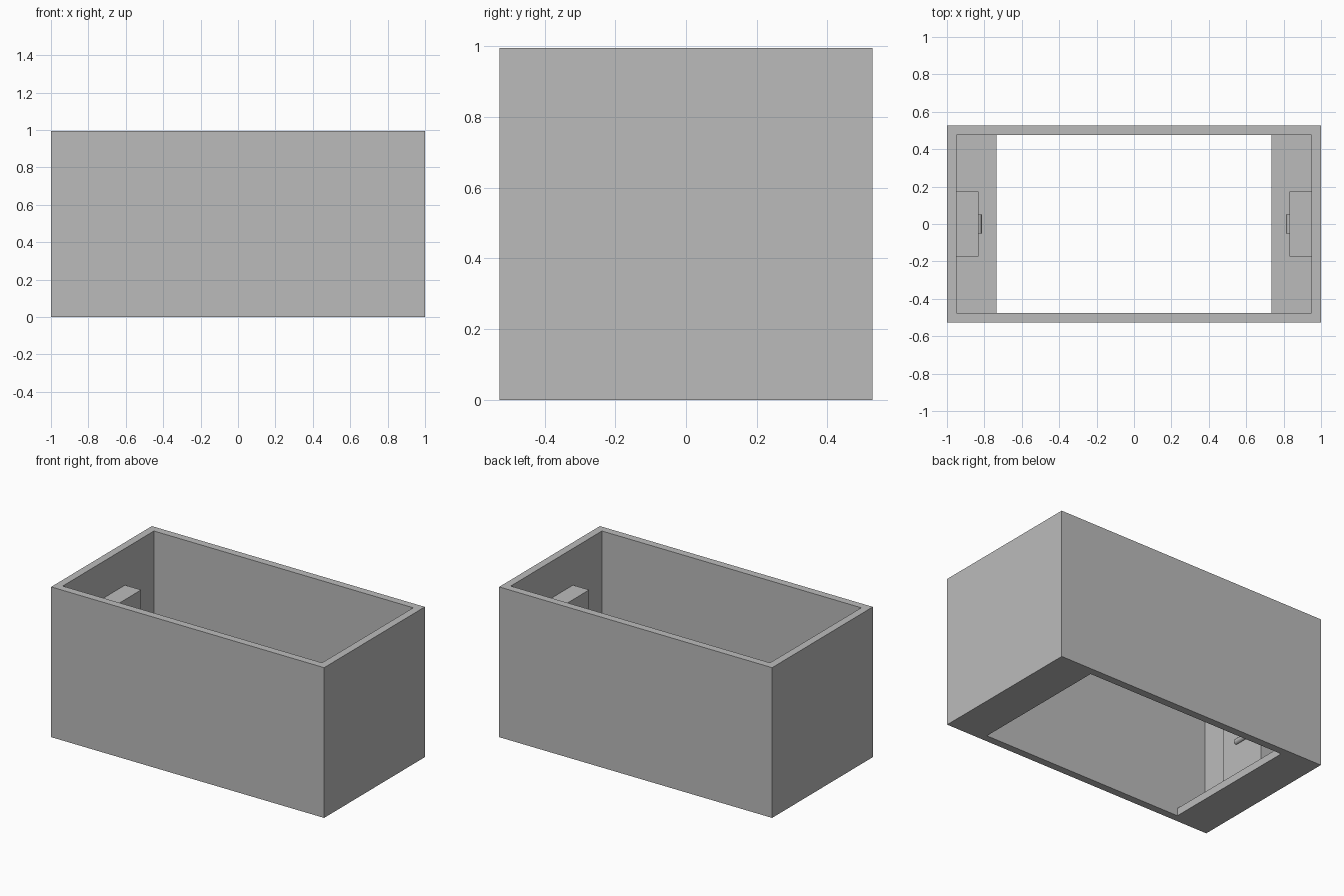
import bpy
import bmesh
from math import radians

cube = bpy.data.objects.get("Cube")
if cube:
    bpy.data.objects.remove(cube, do_unlink=True)

grey = bpy.data.materials.new("plain_grey")
grey.use_nodes = True
colour = (0.5, 0.5, 0.5, 1)
grey.diffuse_color = colour
grey.node_tree.nodes["Principled BSDF"].inputs["Base Color"].default_value = colour

HX, HY, HEIGHT = 1.0, 0.527, 0.995     # outer half sizes and height
IX, IY = 0.95, 0.477                   # inner half sizes
OPENING, FLOOR = 0.735, 0.05           # half length of floor opening, floor thickness
BLOCK_X = 0.832                        # inner face of the end blocks


def add_object(name, bm):
    bmesh.ops.recalc_face_normals(bm, faces=bm.faces)
    mesh = bpy.data.meshes.new(name)
    bm.to_mesh(mesh)
    bm.free()
    mesh.materials.append(grey)
    obj = bpy.data.objects.new(name, mesh)
    bpy.context.collection.objects.link(obj)
    return obj


def rectangle(bm, x, y, z):
    return [bm.verts.new((sx * x, sy * y, z))
            for sx, sy in ((-1, -1), (1, -1), (1, 1), (-1, 1))]


# Open box: one closed section swept round four corners, with a floor opening
bm = bmesh.new()
section = [(HX, HY, 0), (HX, HY, HEIGHT), (IX, IY, HEIGHT),
           (IX, IY, FLOOR), (OPENING, IY, FLOOR), (OPENING, IY, 0)]
rings = [rectangle(bm, *point) for point in section]
for i, ring in enumerate(rings):
    following = rings[(i + 1) % len(rings)]
    for k in range(4):
        n = (k + 1) % 4
        corners = [ring[k], ring[n], following[n], following[k]]
        # The long walls have no ledge, so skip their zero-width faces
        if bm.faces.get(corners) is None and \
                (corners[0].co - corners[3].co).length > 0 and \
                not (k in (0, 2) and i == 3):
            bm.faces.new(corners)
add_object("open_box", bm)

# End block and rounded bar on each short wall
for side, label in ((-1, "right"), (1, "left")):
    bm = bmesh.new()
    bmesh.ops.create_cube(bm, size=1)
    low, high = FLOOR, 0.752
    for v in bm.verts:
        v.co.x = side * (BLOCK_X if v.co.x < 0 else IX)
        v.co.y *= 0.35
        v.co.z = low if v.co.z < 0 else high
    add_object(label + "_end_block", bm)

    bpy.ops.mesh.primitive_cylinder_add(
        vertices=16, radius=0.018, depth=0.1,
        location=(side * BLOCK_X, 0, 0.35), rotation=(radians(90), 0, 0))
    bar = bpy.context.object
    bar.name = label + "_bar"
    bar.data.materials.append(grey)
    bpy.ops.object.shade_smooth_by_angle()
